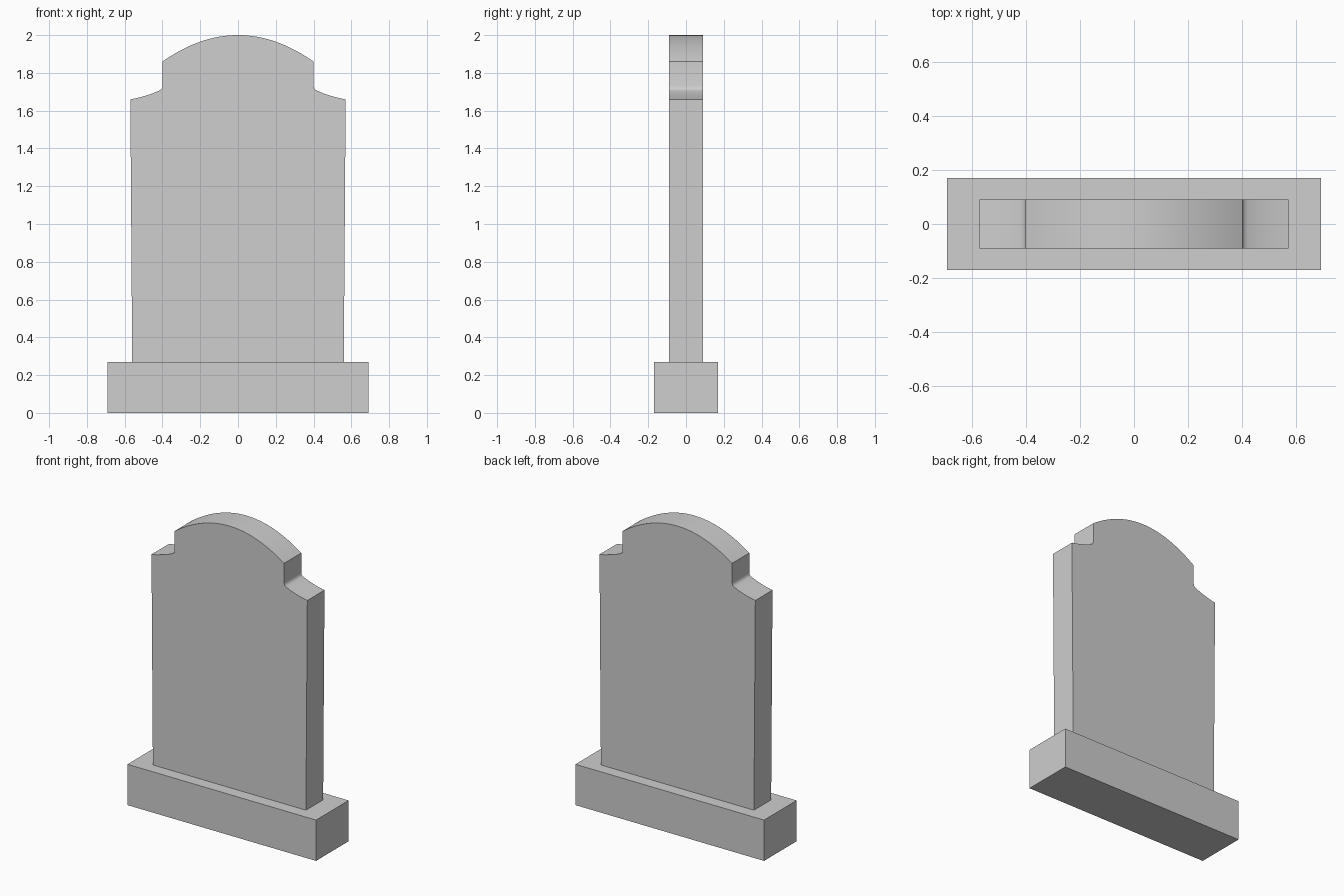
import bpy
import bmesh

cube = bpy.data.objects.get("Cube")
if cube:
    bpy.data.objects.remove(cube, do_unlink=True)

# Single stone colour
stone = bpy.data.materials.new("grey_stone")
stone.use_nodes = True
colour = (0.62, 0.62, 0.62, 1)
stone.diffuse_color = colour
stone.node_tree.nodes["Principled BSDF"].inputs["Base Color"].default_value = colour


def extrude_profile(name, outline, half_depth):
    """Make a solid from an x-z outline, running from -y to +y."""
    bm = bmesh.new()
    face = bm.faces.new([bm.verts.new((x, -half_depth, z)) for x, z in outline])
    new = bmesh.ops.extrude_face_region(bm, geom=[face])["geom"]
    moved = [v for v in new if isinstance(v, bmesh.types.BMVert)]
    bmesh.ops.translate(bm, verts=moved, vec=(0, 2 * half_depth, 0))
    bmesh.ops.recalc_face_normals(bm, faces=bm.faces[:])
    mesh = bpy.data.meshes.new(name)
    bm.to_mesh(mesh)
    bm.free()
    mesh.materials.append(stone)
    obj = bpy.data.objects.new(name, mesh)
    bpy.context.collection.objects.link(obj)
    return obj


def mirrored(half):
    """Complete a right-hand outline with its mirror image."""
    return half + [(-x, z) for x, z in reversed(half) if x > 0]


# Plinth
extrude_profile("plinth", mirrored([(0.69, 0), (0.69, 0.27)]), 0.17)

# Headstone: slightly flared sides, scooped shoulders and an arched crown
shoulder = [(0.57, 1.66), (0.53, 1.668), (0.49, 1.679), (0.45, 1.692),
            (0.42, 1.705), (0.409, 1.711), (0.403, 1.718), (0.4, 1.73)]
steps = 16
crown = [(0.4 * (1 - i / steps), 2 - 0.14 * (1 - i / steps) ** 2)
         for i in range(steps + 1)]
headstone = extrude_profile(
    "headstone", mirrored([(0.56, 0.27)] + shoulder + crown), 0.09)

# Smooth the curved edges, keep the corners sharp
bpy.ops.object.select_all(action="DESELECT")
headstone.select_set(True)
bpy.context.view_layer.objects.active = headstone
bpy.ops.object.shade_smooth_by_angle(angle=0.6)
